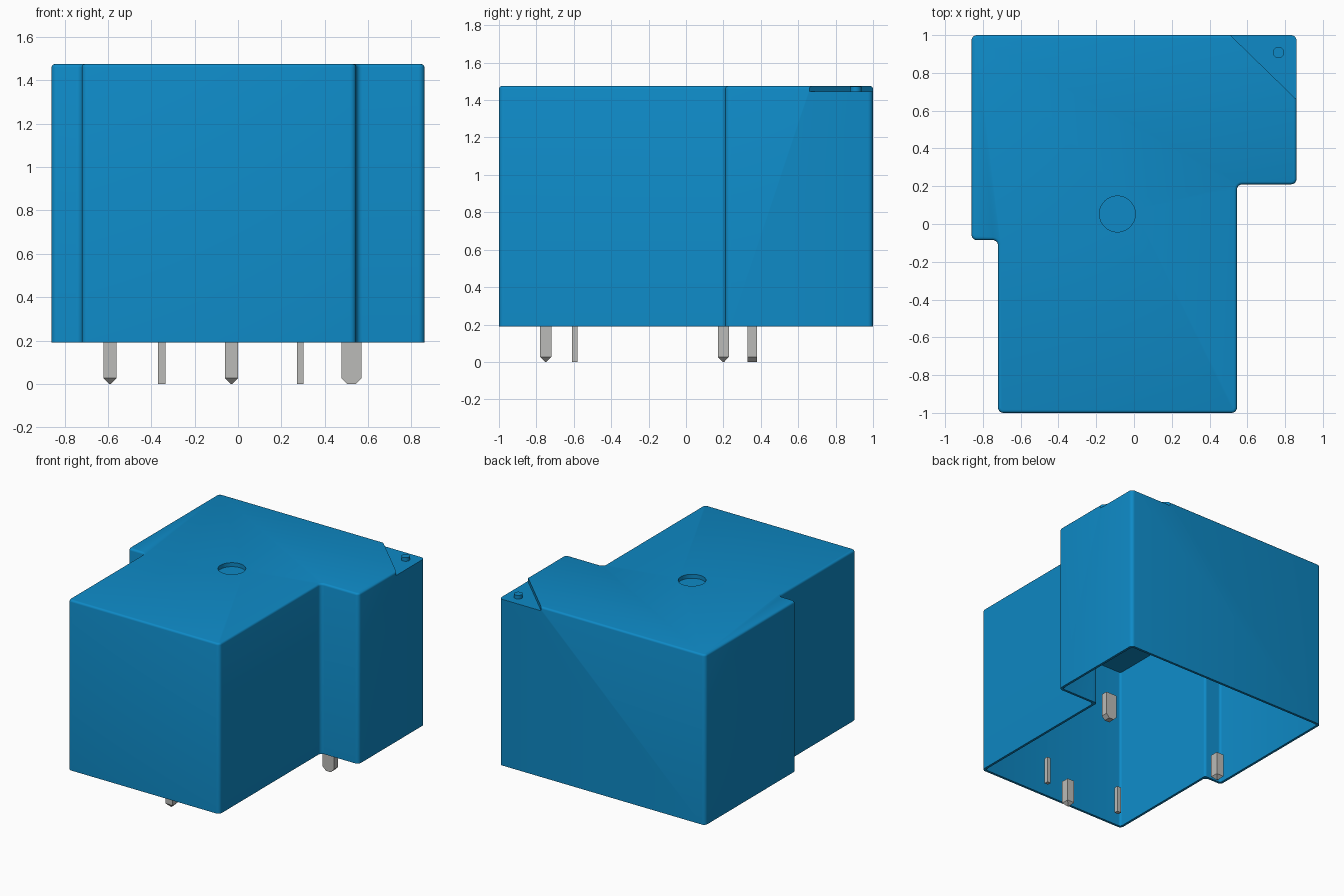
import bpy, bmesh
from mathutils import Vector

cube = bpy.data.objects.get("Cube")
if cube:
    bpy.data.objects.remove(cube, do_unlink=True)


def material(name, color):
    m = bpy.data.materials.new(name)
    m.use_nodes = True
    m.diffuse_color = (*color, 1)
    m.node_tree.nodes["Principled BSDF"].inputs["Base Color"].default_value = (*color, 1)
    return m


BLUE = material("blue plastic", (0.0044, 0.255, 0.57))
METAL = material("grey metal", (0.50, 0.50, 0.48))


def finish(bm, name, mat):
    bmesh.ops.recalc_face_normals(bm, faces=bm.faces)
    mesh = bpy.data.meshes.new(name)
    bm.to_mesh(mesh)
    bm.free()
    mesh.materials.append(mat)
    ob = bpy.data.objects.new(name, mesh)
    bpy.context.collection.objects.link(ob)
    return ob


def prism(points, direction):
    """Closed prism: a polygon swept along a direction."""
    bm = bmesh.new()
    face = bm.faces.new([bm.verts.new(p) for p in points])
    swept = bmesh.ops.extrude_face_region(bm, geom=[face])["geom"]
    verts = [v for v in swept if isinstance(v, bmesh.types.BMVert)]
    bmesh.ops.translate(bm, verts=verts, vec=direction)
    return bm


def inset(outline, t):
    """Move every side of a counter-clockwise right-angled outline inwards."""
    result = []
    for i, p in enumerate(outline):
        p = Vector(p)
        a = (p - Vector(outline[i - 1])).normalized()
        b = (Vector(outline[(i + 1) % len(outline)]) - p).normalized()
        result.append(p + t * (Vector((-a.y, a.x)) + Vector((-b.y, b.x))))
    return result


def rounded_block(outline, z0, z1, radius, top_radius):
    bm = prism([(x, y, z0) for x, y in outline], (0, 0, z1 - z0))
    upright = [e for e in bm.edges if abs(e.verts[0].co.z - e.verts[1].co.z) > 0.1]
    bmesh.ops.bevel(bm, geom=upright, offset=radius, segments=5, profile=0.5, affect='EDGES')
    if top_radius:
        rim = [e for e in bm.edges if all(v.co.z > z1 - 0.001 for v in e.verts)]
        bmesh.ops.bevel(bm, geom=rim, offset=top_radius, segments=3, profile=0.5, affect='EDGES')
    return bm


def cylinder(x, y, z0, z1, r, sides):
    bm = bmesh.new()
    bmesh.ops.create_cone(bm, cap_ends=True, segments=sides, radius1=r, radius2=r, depth=z1 - z0)
    bmesh.ops.translate(bm, verts=bm.verts, vec=(x, y, (z0 + z1) / 2))
    return bm


def activate(ob):
    bpy.ops.object.select_all(action='DESELECT')
    ob.select_set(True)
    bpy.context.view_layer.objects.active = ob


def cut(ob, bm):
    cutter = finish(bm, "cutter", BLUE)
    cutter.hide_render = True
    mod = ob.modifiers.new("cut", 'BOOLEAN')
    mod.operation = 'DIFFERENCE'
    mod.solver = 'EXACT'
    mod.object = cutter
    activate(ob)
    bpy.ops.object.modifier_apply(modifier=mod.name)
    bpy.data.objects.remove(cutter, do_unlink=True)


def smooth(ob):
    activate(ob)
    bpy.ops.object.shade_smooth_by_angle(angle=0.6)


# Hollow housing, open underneath
BASE, TOP, LEDGE = 0.19, 1.475, 1.445
outline = [(-0.86, 1), (-0.86, -0.085), (-0.72, -0.085), (-0.72, -1),
           (0.545, -1), (0.545, 0.21), (0.86, 0.21), (0.86, 1)]
housing = finish(rounded_block(outline, BASE, TOP, 0.028, 0.015), "housing", BLUE)
cut(housing, rounded_block(inset(outline, 0.018), 0, 1.425, 0.018, 0))

# Blind vent recess and sunken corner ledge in the top
cut(housing, cylinder(-0.088, 0.053, LEDGE, 1.6, 0.095, 48))
cut(housing, prism([(0.51, 1, LEDGE), (0.51, 1.2, LEDGE), (1.06, 1.2, LEDGE),
                    (1.06, 0.465, LEDGE)], (0, 0, 0.2)))
smooth(housing)

# Small peg on the corner ledge
smooth(finish(cylinder(0.765, 0.908, LEDGE - 0.005, 1.472, 0.03, 24), "corner_peg", BLUE))


def box_pin(x, y, w, d, z0):
    h = BASE + 0.01 - z0
    pts = [(x + i * w / 2, y + j * d / 2, z0) for i, j in ((-1, -1), (1, -1), (1, 1), (-1, 1))]
    return prism(pts, (0, 0, h))


# Square contact pins with pyramid tips
for name, x, y in (("left_contact_pin", -0.03, -0.75), ("rear_contact_pin", -0.59, 0.2)):
    bm = box_pin(x, y, 0.06, 0.06, 0.027)
    bottom = min(bm.faces, key=lambda f: f.calc_center_median().z)
    tip = bmesh.ops.extrude_face_region(bm, geom=[bottom])["geom"]
    bm.faces.remove(bottom)
    for v in [g for g in tip if isinstance(g, bmesh.types.BMVert)]:
        v.co = (x + (v.co.x - x) * 0.12, y + (v.co.y - y) * 0.12, 0)
    finish(bm, name, METAL)

# Thin coil pins
finish(box_pin(-0.352, -0.595, 0.035, 0.03, 0), "right_coil_pin", METAL)
finish(box_pin(0.286, -0.595, 0.03, 0.03, 0), "left_coil_pin", METAL)

# Wide blade pin with chamfered lower corners
half, chamfer = 0.046, 0.026
profile = [(-half, 0.2), (-half, chamfer), (chamfer - half, 0),
           (half - chamfer, 0), (half, chamfer), (half, 0.2)]
finish(prism([(0.523 + x, 0.33, z) for x, z in profile], (0, 0.05, 0)), "blade_pin", METAL)
